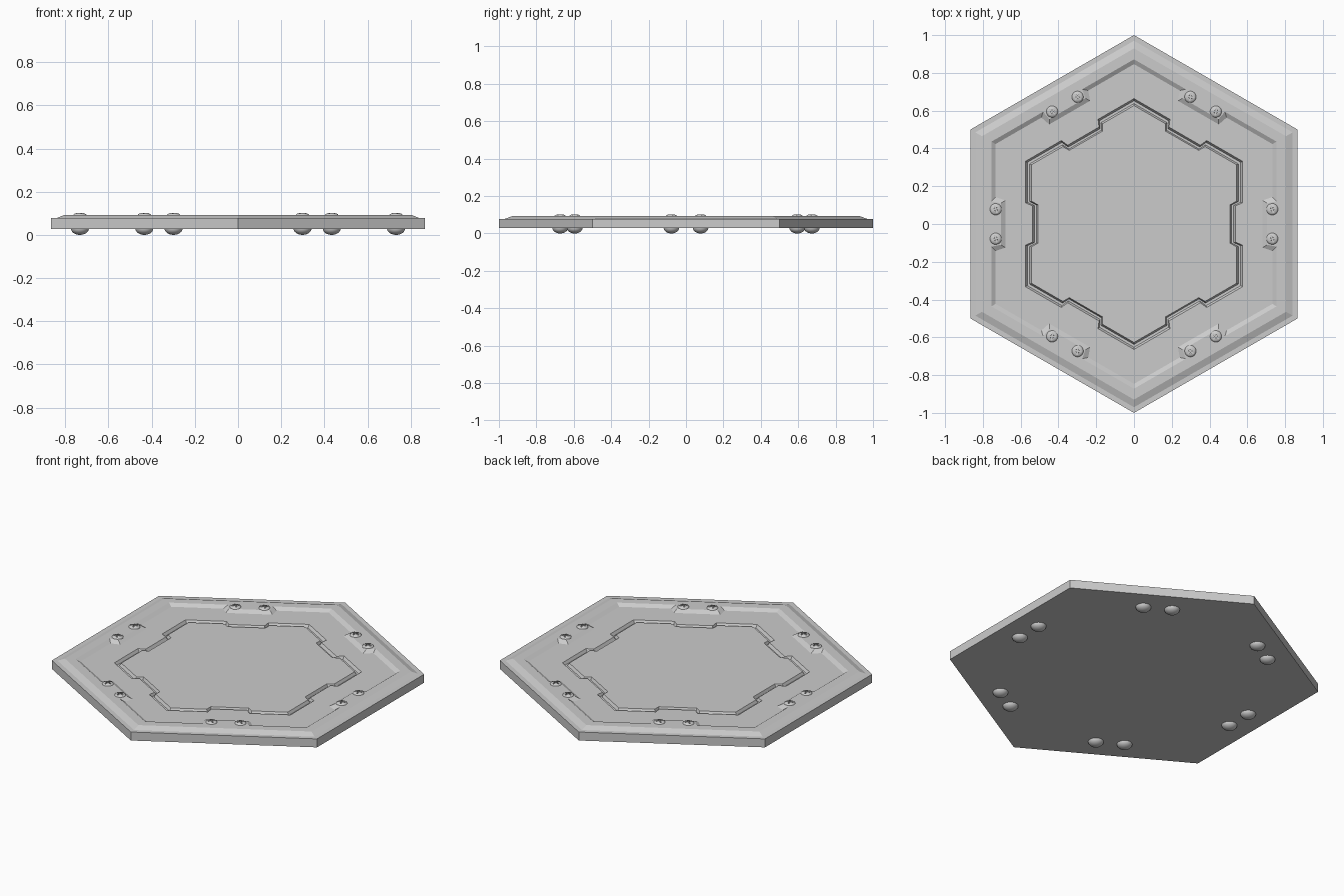
import bpy, bmesh
from math import sin, cos, pi, tan, radians

if "Cube" in bpy.data.objects:
    bpy.data.objects.remove(bpy.data.objects["Cube"])


def new_object(name, bm):
    mesh = bpy.data.meshes.new(name)
    bmesh.ops.recalc_face_normals(bm, faces=bm.faces)
    bm.to_mesh(mesh)
    bm.free()
    obj = bpy.data.objects.new(name, mesh)
    bpy.context.collection.objects.link(obj)
    return obj


def hex_ring(bm, apothem, z, depth=0.0, w_in=0.11, w_out=0.12):
    """Hexagon outline whose sides step inwards by depth at their middle."""
    ring = []
    for side in range(6):
        a = radians(60 * side)
        half = apothem * tan(pi / 6)
        for n, t in ((apothem, -half), (apothem, -w_out), (apothem - depth, -w_in),
                     (apothem - depth, w_in), (apothem, w_out)):
            ring.append(bm.verts.new((n * cos(a) - t * sin(a), n * sin(a) + t * cos(a), z)))
    return ring


# Hexagonal plate: nested outlines from the underside to the centre panel
LOW, TOP, GROOVE = 0.078, 0.092, 0.062
APOTHEM = cos(pi / 6)
levels = [
    (APOTHEM, 0.028),                       # underside
    (APOTHEM, LOW),                         # outer wall
    (0.84, LOW), (0.805, TOP),              # raised rim bevel
    (0.755, TOP, 0.05, 0.11, 0.12),         # rim inner edge with bolt tabs
    (0.733, LOW, 0.052, 0.125, 0.143),      # recess floor
    (0.575, LOW, 0.038, 0.096, 0.112),      # panel groove
    (0.565, GROOVE, 0.038, 0.098, 0.115),
    (0.552, GROOVE, 0.036, 0.100, 0.118),
    (0.543, LOW, 0.034, 0.102, 0.121),      # centre panel edge
]
bm = bmesh.new()
rings = [hex_ring(bm, *lv) for lv in levels]
for lo, hi in zip(rings, rings[1:]):
    for i in range(len(lo)):
        j = (i + 1) % len(lo)
        bm.faces.new((lo[i], lo[j], hi[j], hi[i]))
bm.faces.new(rings[0])
bm.faces.new(rings[-1])
new_object("hex_plate", bm)

# Bolt: domed tail below, shank, shallow domed head above
profile = [(0.042 * sin(k * pi / 12), 0.03 - 0.03 * cos(k * pi / 12)) for k in range(7)]
profile += [(0.031, 0.032)]
profile += [(0.031 * cos(k * pi / 8), 0.091 + 0.012 * sin(k * pi / 8)) for k in range(5)]
profile[0] = (0, 0)
profile[-1] = (0, 0.103)
bm = bmesh.new()
pts = [bm.verts.new((r, 0, z)) for r, z in profile]
edges = [bm.edges.new(p) for p in zip(pts, pts[1:])]
bmesh.ops.spin(bm, geom=pts + edges, cent=(0, 0, 0), axis=(0, 0, 1),
               angle=2 * pi, steps=24, use_merge=True)
bmesh.ops.remove_doubles(bm, verts=bm.verts, dist=1e-5)
bolt = new_object("bolt", bm)

# Cross slot cutter for the bolt head (a plus-shaped prism)
w, l = 0.004, 0.021
plus = [(w, w), (w, l), (-w, l), (-w, w), (-l, w), (-l, -w),
        (-w, -w), (-w, -l), (w, -l), (w, -w), (l, -w), (l, w)]
bm = bmesh.new()
face = bm.faces.new([bm.verts.new((x, y, 0.094)) for x, y in plus])
ext = bmesh.ops.extrude_face_region(bm, geom=[face])
bmesh.ops.translate(bm, vec=(0, 0, 0.03),
                    verts=[v for v in ext["geom"] if isinstance(v, bmesh.types.BMVert)])
cutter = new_object("slot_cutter", bm)
cutter.hide_render = True
mod = bolt.modifiers.new("slot", 'BOOLEAN')
mod.operation = 'DIFFERENCE'
mod.object = cutter
bpy.context.view_layer.objects.active = bolt
bolt.select_set(True)
bpy.ops.object.modifier_apply(modifier=mod.name)
bpy.ops.object.shade_smooth_by_angle(angle=radians(35))
bpy.data.objects.remove(cutter)

# Two bolts on each side of the hexagon
for side in range(6):
    a = radians(60 * side)
    for t in (-0.078, 0.078):
        first = side == 0 and t < 0
        obj = bolt if first else bolt.copy()
        if not first:
            bpy.context.collection.objects.link(obj)
        obj.location = (0.732 * cos(a) - t * sin(a), 0.732 * sin(a) + t * cos(a), 0)
        obj.rotation_euler.z = a + radians(20)
